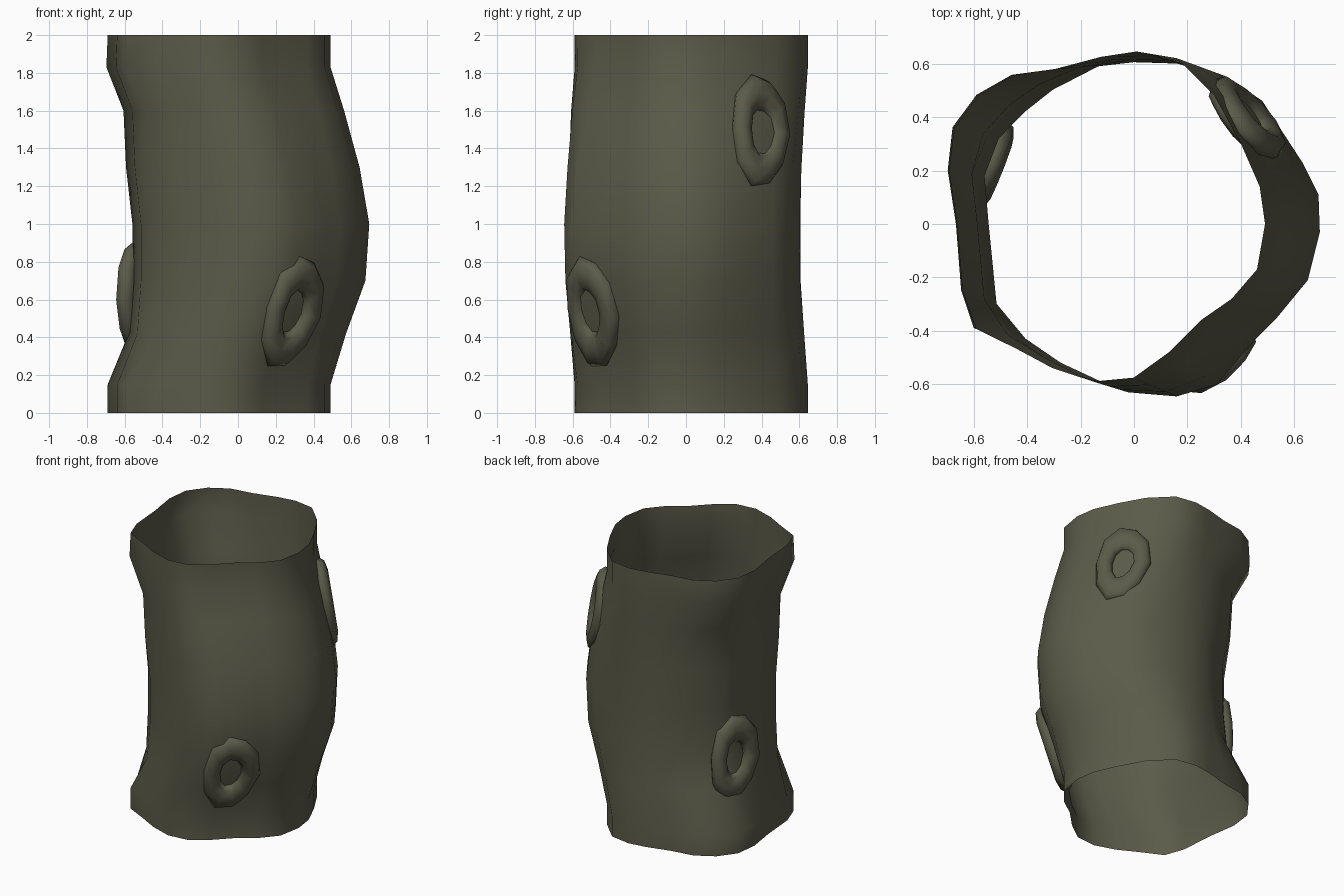
import bpy, bmesh, math
from mathutils import Vector, Matrix

if "Cube" in bpy.data.objects:
    bpy.data.objects.remove(bpy.data.objects["Cube"])

bark = bpy.data.materials.new("olive bark")
bark.diffuse_color = (0.105, 0.105, 0.068, 1)
bark.use_nodes = True
bark.node_tree.nodes["Principled BSDF"].inputs["Base Color"].default_value = bark.diffuse_color


def finish(name, bm):
    me = bpy.data.meshes.new(name)
    bm.to_mesh(me)
    bm.free()
    me.materials.append(bark)
    for p in me.polygons:
        p.use_smooth = True
    ob = bpy.data.objects.new(name, me)
    bpy.context.collection.objects.link(ob)
    return ob


# Trunk outline at the rims and at the bulging waist (matching points, clockwise)
RIM = [(.49, 0), (.46, -.17), (.365, -.28), (.25, -.36), (.13, -.48), (0, -.575), (-.15, -.59),
       (-.3, -.54), (-.43, -.47), (-.59, -.39), (-.64, -.25), (-.66, 0), (-.69, .2), (-.67, .36),
       (-.58, .48), (-.45, .555), (-.29, .58), (-.12, .625), (.01, .645), (.16, .62), (.3, .48),
       (.40, .30), (.47, .14)]
WAIST = [(.695, -.03), (.65, -.21), (.535, -.35), (.455, -.43), (.31, -.6), (.16, -.645), (-.02, -.63),
         (-.12, -.59), (-.27, -.52), (-.40, -.43), (-.51, -.3), (-.54, 0), (-.555, .18), (-.5, .32),
         (-.4, .42), (-.3, .5), (-.13, .59), (0, .605), (.16, .6), (.35, .55), (.48, .46),
         (.63, .23), (.69, .11)]
# height, bend of the right side, bend of the left side
RINGS = [(0, 0, 0), (.15, 0, 0), (.42, .4, .82), (.7, .9, .97), (1, 1, .97), (1.3, .75, .72),
         (1.6, .35, .62), (1.83, 0, -.05), (2, 0, 0)]

# Open, thin-walled hollow trunk
bm = bmesh.new()
rows = []
for z, tr, tl in RINGS:
    row = []
    for a, b in zip(RIM, WAIST):
        w = min(1, max(0, .1 - a[0] / .5))
        t = tr + (tl - tr) * w
        row.append(bm.verts.new((a[0] + (b[0] - a[0]) * t, a[1] + (b[1] - a[1]) * t, z)))
    rows.append(row)
n = len(RIM)
for lo, hi in zip(rows, rows[1:]):
    for i in range(n):
        j = (i + 1) % n
        bm.faces.new((lo[j], lo[i], hi[i], hi[j]))
finish("hollow_trunk", bm)


# Raised oval knot ring lying on the bark
def knot(name, centre, normal, roll, major=.128, minor=.06, depth=.052, segs=10, sides=8):
    out = Vector(normal).normalized()
    side = Vector((0, 0, 1)).cross(out).normalized()
    up = out.cross(side)
    frame = Matrix((side, up, out)).transposed() @ Matrix.Rotation(roll, 3, 'Z')
    bm = bmesh.new()
    grid = []
    for i in range(segs):
        a = 2 * math.pi * i / segs
        wob = 1 + .05 * math.sin(3 * a + 1)
        ring = []
        for k in range(sides):
            b = 2 * math.pi * k / sides
            r = (major + minor * math.cos(b)) * wob
            p = Vector((r * math.cos(a), r * math.sin(a) * 1.65, depth * math.sin(b)))
            ring.append(bm.verts.new(Vector(centre) + frame @ p))
        grid.append(ring)
    for i in range(segs):
        for k in range(sides):
            i2, k2 = (i + 1) % segs, (k + 1) % sides
            bm.faces.new((grid[i][k], grid[i2][k], grid[i2][k2], grid[i][k2]))
    finish(name, bm)


knot("front_knot", (.285, -.49, .535), (.65, -.76, -.28), -.14)
knot("right_knot", (.425, .39, 1.49), (.78, .63, .15), -.13)
knot("left_knot", (-.545, .225, .62), (-.93, .37, .04), -.13)
